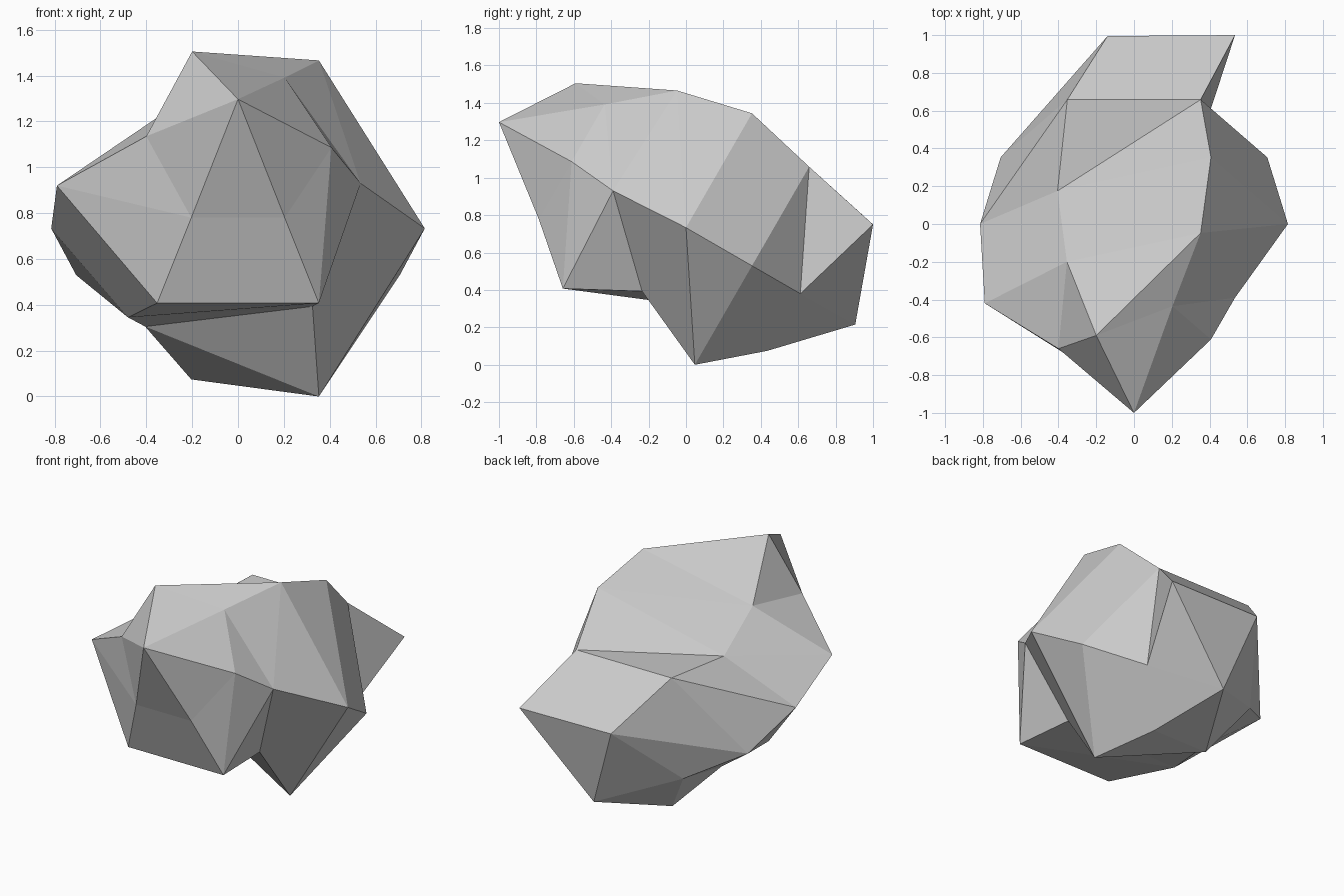
import bpy, bmesh
from math import sin, cos, radians
from mathutils import Vector, Matrix

if "Cube" in bpy.data.objects:
    bpy.data.objects.remove(bpy.data.objects["Cube"])

R, CENTRE = 0.815, Vector((0, 0, 0.733))
TILT = Matrix.Rotation(radians(60), 3, 'X')

# Chipped or pulled-out corners, keyed by (ring, segment)
moved = {
    (1, 4): (-0.40, -0.66, 1.135), (1, 5): (-0.20, -0.59, 1.505),
    (2, 1): (0.535, -0.39, 0.93), (2, 4): (-0.79, -0.42, 0.92),
    (2, 5): (-0.355, -0.20, 1.215), (3, 2): (0.325, -0.235, 0.393),
    (3, 3): (-0.48, -0.19, 0.345), (3, 5): (-0.405, 0.175, 1.035),
    (4, 3): (-0.405, 0.20, 0.305), (5, 0): (0.535, 1.0, 0.75),
    (5, 5): (-0.14, 0.995, 0.755),
}


def corner(i, j):
    """Point on a tilted six-sided, six-ring sphere."""
    if (i, j) in moved:
        return Vector(moved[i, j])
    t, p = radians(30 * i), radians(30 + 60 * j)
    return CENTRE + TILT @ Vector((R * sin(t) * sin(p), R * sin(t) * cos(p), R * cos(t)))


bm = bmesh.new()
# Front and back spikes, with five rings between them
front = bm.verts.new((0, -1.0, 1.297))
back = bm.verts.new((0.05, 0.905, 0.215))
rings = [[bm.verts.new(corner(i, j)) for j in range(6)] for i in range(1, 6)]

# Facets
for j in range(6):
    k = (j + 1) % 6
    bm.faces.new((front, rings[0][j], rings[0][k]))
    bm.faces.new((back, rings[4][k], rings[4][j]))
    for a, b in zip(rings, rings[1:]):
        bm.faces.new((a[j], b[j], b[k]))
        bm.faces.new((a[j], b[k], a[k]))
bmesh.ops.recalc_face_normals(bm, faces=bm.faces)

mesh = bpy.data.meshes.new("rock")
bm.to_mesh(mesh)
bm.free()
rock = bpy.data.objects.new("rock", mesh)
bpy.context.collection.objects.link(rock)
